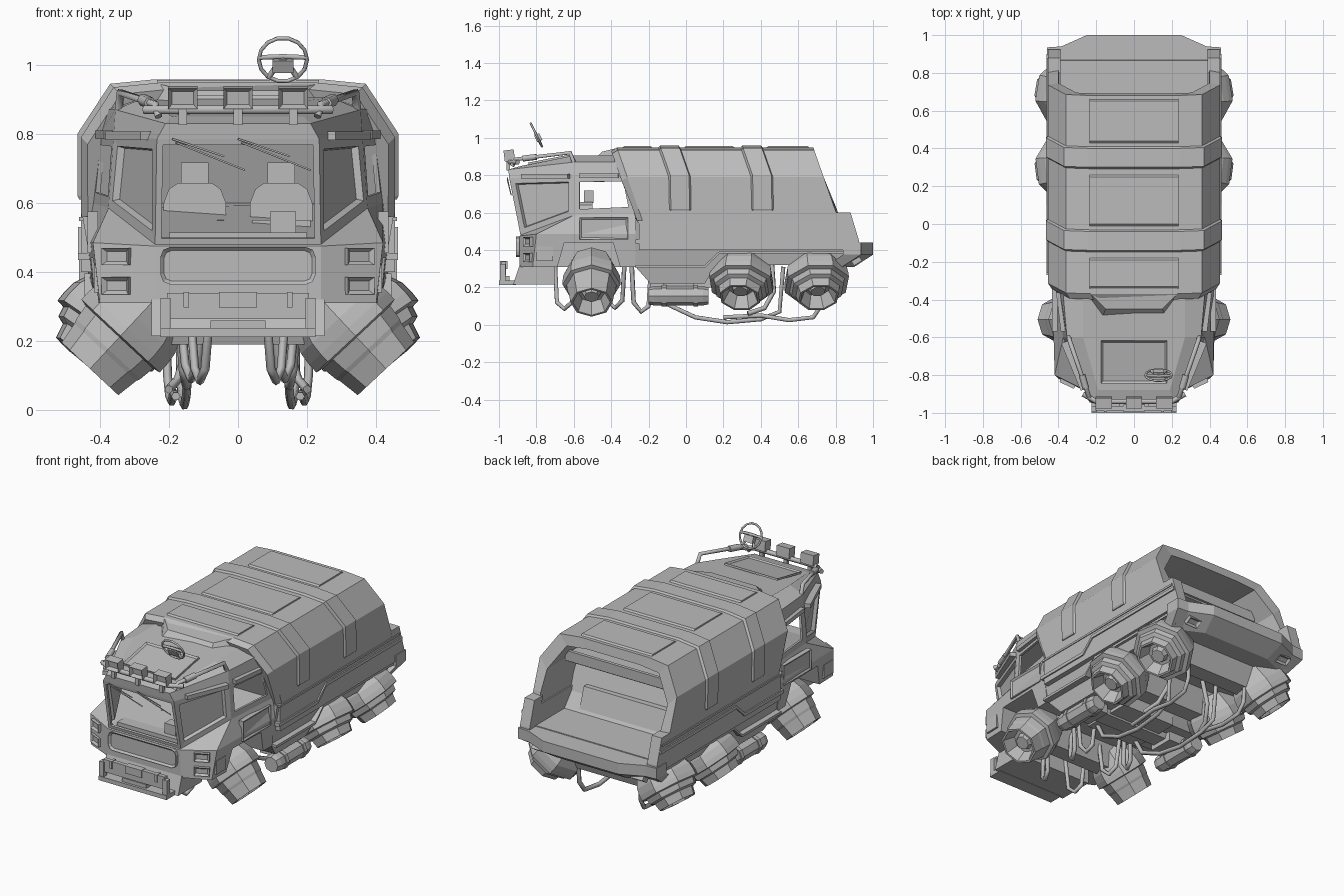
import bpy, bmesh, math
from mathutils import Vector, Matrix, Euler

old = bpy.data.objects.get("Cube")
if old:
    bpy.data.objects.remove(old)

GREY = (0.5, 0.5, 0.5, 1)
mat = bpy.data.materials.new("hull grey")
mat.use_nodes = True
mat.diffuse_color = GREY
mat.node_tree.nodes["Principled BSDF"].inputs["Base Color"].default_value = GREY


def add(name, data):
    ob = bpy.data.objects.new(name, data)
    bpy.context.scene.collection.objects.link(ob)
    data.materials.append(mat)
    return ob


def finish(name, bm, mirror=False):
    me = bpy.data.meshes.new(name)
    bm.to_mesh(me)
    bm.free()
    ob = add(name, me)
    if mirror:
        ob.modifiers.new("mirror", "MIRROR").use_mirror_merge = False
    return ob


def loft(name, rings, edit=None, mirror=False):
    """Skin closed rings of equal length and cap both ends."""
    bm = bmesh.new()
    vs = [[bm.verts.new(p) for p in r] for r in rings]
    n = len(rings[0])
    sides = [[bm.faces.new((a[i], a[(i + 1) % n], b[(i + 1) % n], b[i])) for i in range(n)]
             for a, b in zip(vs, vs[1:])]
    caps = [bm.faces.new(vs[0]), bm.faces.new(vs[-1])]
    bmesh.ops.recalc_face_normals(bm, faces=bm.faces)
    bm.normal_update()
    if edit:
        edit(bm, sides, caps)
    return finish(name, bm, mirror)


def prism(name, yz, x0, x1, mirror=False, taper=0.0, edge=0.45):
    def ring(x):
        return [(x - math.copysign(max(0, edge - z) * taper, x), y, z) for y, z in yz]
    return loft(name, [ring(x0), ring(x1)], mirror=mirror)


def inset(bm, faces, thickness, depth=0):
    bmesh.ops.inset_individual(bm, faces=faces, thickness=thickness, depth=depth, use_even_offset=True)


def box(name, c, size, rot=(0, 0, 0), mirror=False, recess=0, bevel=0):
    """Box, optionally with a recessed panel in its local -y face."""
    bm = bmesh.new()
    bmesh.ops.create_cube(bm, size=1)
    bmesh.ops.scale(bm, vec=size, verts=bm.verts)
    if bevel:
        es = [e for e in bm.edges if abs((e.verts[0].co - e.verts[1].co).y) > 1e-5]
        bmesh.ops.bevel(bm, geom=es, offset=bevel, segments=2, affect="EDGES", profile=0.5)
    if recess:
        bm.normal_update()
        f = [min(bm.faces, key=lambda g: g.normal.y)]
        inset(bm, f, .011)
        bmesh.ops.translate(bm, verts=f[0].verts, vec=(0, recess, 0))
    bm.transform(Matrix.Translation(c) @ Euler(rot).to_matrix().to_4x4())
    return finish(name, bm, mirror)


def turned(name, base, axis, profile, twist=0.0, sides=8):
    m = Matrix.Translation(base) @ Vector(axis).to_track_quat("Z", "Y").to_matrix().to_4x4()
    ang = [math.tau * (i + twist) / sides for i in range(sides)]
    return loft(name, [[m @ Vector((r * math.cos(a), r * math.sin(a), t)) for a in ang]
                       for t, r in profile], mirror=True)


def tube(name, pts, r, closed=False):
    cu = bpy.data.curves.new(name, "CURVE")
    cu.dimensions = "3D"
    cu.bevel_depth, cu.bevel_resolution = r, 1
    cu.use_fill_caps = True
    sp = cu.splines.new("POLY")
    sp.points.add(len(pts) - 1)
    for p, q in zip(sp.points, pts):
        p.co = (*q, 1)
    sp.use_cyclic_u = closed
    return add(name, cu)


def both(half):
    return list(half) + [(-x, y, z) for x, y, z in reversed(half)]


# Cab: solid lower part with wheel arches, hollow glazed upper part
waist = [(.24, -.885, .48), (.375, -.60, .585), (.42, -.27, .60)]
lower = loft("cab_lower", [both(r) for r in (
    [(.24, -.89, .31), (.40, -.82, .31), (.415, -.27, .31)],
    [(.24, -.89, .475), (.42, -.80, .485), (.435, -.27, .485)], waist)])
cutter = prism("arch_cutter", [(-.72, .2), (-.65, .44), (-.39, .44), (-.32, .2)], .24, .6, True)
cutter.hide_render = True
cutter.display_type = "WIRE"
cutter.hide_set(True)
cut = lower.modifiers.new("arches", "BOOLEAN")
cut.operation, cut.object = "DIFFERENCE", cutter


def glaze(bm, sides, caps):
    walls = sides[0]
    inset(bm, [walls[0], walls[4]], .03)
    inset(bm, [walls[0], walls[4]], .006, -.02)
    inset(bm, [walls[5]], .018)
    inset(bm, [walls[1], walls[3]], .032)
    bmesh.ops.delete(bm, geom=[walls[5], walls[1], walls[3], walls[2], caps[0]], context="FACES")


upper = loft("cab_upper", [both(r) for r in (
    waist,
    [(.235, -.945, .785), (.36, -.60, .795), (.40, -.31, .80)],
    [(.21, -.95, .83), (.355, -.60, .87), (.38, -.31, .87)],
    [(.19, -.88, .85), (.27, -.60, .905), (.27, -.31, .905)])], glaze)
upper.modifiers.new("shell", "SOLIDIFY").thickness = .014

# Cab outside details
box("roof_hatch", (0, -.73, .883), (.35, .012, .23), (math.pi * 1.5 + .19, 0, 0), recess=.008)
box("grille", (0, -.89, .418), (.45, .04, .11), recess=.011, bevel=.03)
box("door_panel", (.42, -.44, .515), (.26, .03, .12), (0, .0, math.pi / 2), True, recess=.008)
box("side_marker", (.405, -.755, .38), (.09, .025, .08), (0, 0, math.pi / 2), True)
for z in (.36, .445):
    box("headlight", (.35, -.841, z), (.085, .03, .05), (0, 0, .44), True, recess=.012)
box("front_visor", (.315, -.75, .795), (.27, .04, .025), (0, 0, 1.18), True)
box("door_visor", (.385, -.465, .797), (.21, .03, .025), (0, 0, 1.45), True)
loft("roof_deflector", [both(r) for r in (
    [(.26, -.30, .89), (.25, -.37, .89), (.165, -.485, .89)],
    [(.24, -.30, .945), (.23, -.37, .945), (.15, -.45, .925)])])
for s in (-1, 1):
    tube("roof_rail", [(s * .23, -.93, .85), (s * .24, -.91, .885), (s * .34, -.62, .92),
                       (s * .345, -.60, .87)], .012)
    tube("rail_joint", [(s * .255, -.87, .889), (s * .275, -.80, .898)], .018)
tube("light_bar", [(-.27, -.9, .87), (-.2, -.94, .87), (.2, -.94, .87), (.27, -.9, .87)], .014)
for x in (-.16, 0, .16):
    box("roof_light", (x, -.945, .905), (.085, .055, .06), (.12, 0, 0), recess=.02)
    box("light_bracket", (x, -.95, .85), (.025, .02, .05))
for x in (-.19, 0):
    tube("wiper", [(x, -.955, .785), (x + .15, -.945, .735)], .003)
    tube("wiper", [(x + .01, -.955, .775), (x + .21, -.935, .695)], .003)

# Bumper: tray under the nose with an upright front bar
prism("bumper_tray", [(-.925, .215), (-.89, .32), (-.70, .32), (-.70, .215)], -.25, .25)
box("bumper_bar", (0, -.975, .302), (.41, .025, .075))
box("bumper_cap", (0, -.975, .32), (.11, .04, .045))
box("bumper_base", (0, -.955, .225), (.45, .09, .025))
box("bumper_notch", (0, -.965, .245), (.16, .04, .03))
box("bumper_side", (.21, -.98, .275), (.03, .03, .10), mirror=True)
for x in (-.15, .15):
    box("bumper_clip", (x, -.975, .32), (.015, .04, .045))

# Cab interior
for x in (-.125, .125):
    box("seat_base", (x, -.60, .53), (.17, .12, .04))
    loft("seat_back", [[(x + w * a, y, z) for a, y in ((-1, -.58), (1, -.58), (1, -.50), (-1, -.50))]
                       for w, z in ((.093, .48), (.09, .60), (.075, .64), (.05, .657))])
    box("headrest", (x, -.52, .685), (.08, .05, .065))
box("dashboard", (0, -.81, .49), (.40, .10, .05))
box("instrument_pod", (.13, -.80, .54), (.075, .06, .07))

# Steering wheel standing above the roof
tilt = Matrix.Translation((.13, -.80, 1.015)) @ Matrix.Rotation(-1.12 + math.pi, 4, "X")
tube("steering_rim", [tilt @ Vector((.07 * math.cos(a), .07 * math.sin(a), 0))
                      for a in [math.tau * i / 14 for i in range(14)]], .006, True)
for a in (-.1, math.pi + .1, math.pi * .3, math.pi * .7):
    tube("steering_spoke", [tilt @ Vector((0, .01, 0)),
                            tilt @ Vector((.068 * math.cos(a), -.068 * math.sin(a), 0))], .008)
box("steering_hub", (.13, -.79, 1.0), (.06, .03, .04), (.45, 0, 0))


# Canvas cover with raked ends and a framed rear opening
def section(y, grow=0.0, base=.40, rake_from=0):
    half = [(.45, base), (.455, .62), (.455, .79), (.36, .935), (.23, .948)]
    return both([(x + grow, y + (.95 - max(z, rake_from)) * .35, z + (grow if z > .7 else 0))
                 for x, z in half])


loft("canvas_cover", [section(-.40, -.02), section(-.37), section(.68),
                      section(.69, -.055, .445), section(.38, -.055, .445)])

# Raised ribs with upright ends, and roof panels
for y in (-.14, .30):
    loft("canvas_rib", [section(y + d, g, .61, .78) for d, g in
                        ((-.012, -.004), (0, .01), (.10, .01), (.112, -.004))])
for y0, y1 in ((-.35, -.17), (-.02, .27), (.42, .67)):
    prism("roof_panel", [(y0, .94), (y0 + .02, .956), (y1 - .02, .956), (y1, .94)], -.235, .235)

# Cargo bay fittings
box("cargo_shelf", (0, .52, .755), (.76, .14, .05))
box("shelf_lip", (0, .595, .77), (.76, .02, .06))
prism("cargo_panel", [(.4, .44), (.4, .58), (.54, .58), (.59, .44)], -.3, .3)

# Lower body, side walls, tail and trim
prism("lower_body", [(-.27, .56), (-.27, .31), (-.19, .22), (.10, .22), (.17, .33), (.50, .32),
                     (.84, .31), (.92, .37), (.92, .44), (.8, .44), (.6, .44), (.5, .56)], -.45, .45, taper=.3)
prism("side_wall", [(-.25, .40), (-.25, .555), (.81, .555), (.80, .60), (.88, .60),
                    (.925, .45), (.925, .40)], .39, .455, True)
tail = both([(.46, .84, 0), (.46, .935, 0), (.385, .94, 0), (.25, 1.0, 0)])
loft("tailgate", [[(x * k, y - d, z) for x, y, _ in tail]
                  for z, k, d in ((.31, .92, .1), (.375, 1, 0), (.44, 1, 0))])
box("tail_vent", (.33, .912, .342), (.08, .03, .05), (1.0, 0, math.pi), True, recess=.012)
trim = [(-.27, .455), (.10, .455), (.18, .53), (.90, .53)]
for dz, t, out in ((0, .02, .463), (-.135, .015, .445)):
    upper_edge = [(y, z + dz) for y, z in trim]
    prism("side_trim", upper_edge + [(y, z - t) for y, z in reversed(upper_edge)], .40, out, True)
box("body_flange", (.445, .31, .553), (.03, 1.14, .012), mirror=True)

# Belly: short keel and one trapezoid axle beam per thruster pair
box("belly_spine", (0, -.03, .26), (.36, .32, .12))
for y in (-.505, -.05, .29, .69):
    prism("axle_beam", [(y - .10, .33), (y - .05, .19), (y + .05, .19), (y + .10, .33)], -.27, .27)
box("tank_mount", (.29, -.04, .20), (.12, .16, .07), mirror=True)
turned("side_tank", (.36, -.20, .155), (0, 1, 0),
       [(0, .03), (.0, .045), (.03, .052), (.29, .052), (.32, .045), (.32, .03)])
for y in (-.13, .04):
    turned("tank_strap", (.36, y, .155), (0, 1, 0), [(0, .058), (.025, .058)])

# Thruster pods: wide collar, tapered throat, open nozzle
for y, x, r, axis, end, twist in ((-.505, .34, .155, (.68, 0, -.73), .13, 0),
                                  (.295, .385, .178, (.62, -.08, -.785), .09, .5),
                                  (.70, .385, .178, (.62, .1, -.785), .09, .5)):
    turned("thruster", (x, y, .215), axis,
           [(-.17, r * .7), (-.07, r * .97), (-.03, r), (.0, r), (.005, r * .86), (end * .4, r * .82),
            (end * .5, .122), (end, .112), (end, .10), (end - .07, .07), (end - .07, .05),
            (end - .04, .04)], twist)

# Hanging cables
loops = (
    (.08, .14, [(-.70, .31), (-.69, .12), (-.65, .085), (-.61, .12), (-.60, .31)]),
    (.10, .17, [(-.43, .31), (-.42, .13), (-.38, .09), (-.34, .13), (-.33, .31)]),
    (.17, .13, [(-.29, .31), (-.28, .12), (-.24, .07), (-.20, .10), (-.19, .25)]),
    (.14, .17, [(-.16, .22), (-.1, .11), (.05, .04), (.22, .014), (.4, .03), (.5, .07), (.52, .31)]),
    (.18, .21, [(.2, .04), (.4, .05), (.55, .025), (.68, .04), (.72, .1), (.73, .31)]),
    (.12, .2, [(.46, .32), (.47, .18), (.42, .09), (.33, .06)]))
for s in (-1, 1):
    for x0, x1, pts in loops:
        n = len(pts) - 1
        tube("cable", [(s * (x0 + (x1 - x0) * i / n), y, z) for i, (y, z) in enumerate(pts)], .013)
